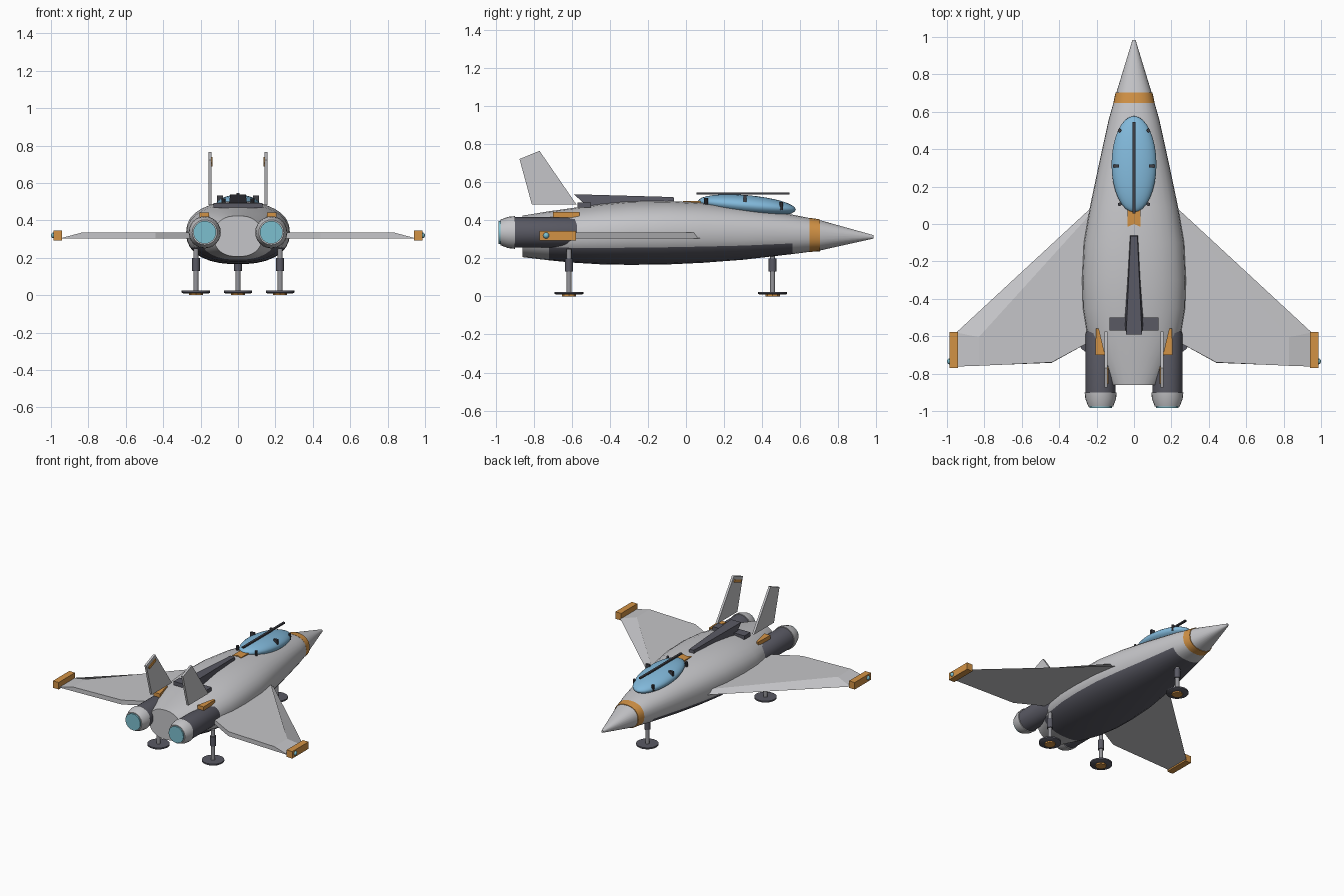
import bpy, bmesh, math
from mathutils import Vector

if "Cube" in bpy.data.objects:
    bpy.data.objects.remove(bpy.data.objects["Cube"])


def material(name, rgb):
    m = bpy.data.materials.new(name)
    m.use_nodes = True
    m.diffuse_color = (*rgb, 1)
    m.node_tree.nodes["Principled BSDF"].inputs["Base Color"].default_value = (*rgb, 1)
    return m


GREY = material("light grey", (0.56, 0.56, 0.58))
DARK = material("dark grey", (0.1, 0.1, 0.125))
BLACK = material("charcoal", (0.05, 0.05, 0.06))
STEEL = material("steel grey", (0.3, 0.3, 0.32))
ORANGE = material("orange", (0.65, 0.29, 0.06))
GLASS = material("canopy blue", (0.22, 0.48, 0.7))
GLOW = material("engine teal", (0.2, 0.52, 0.62))


def finish(name, bm, mats, smooth=True):
    bmesh.ops.recalc_face_normals(bm, faces=bm.faces)
    mesh = bpy.data.meshes.new(name)
    bm.to_mesh(mesh)
    bm.free()
    for m in mats:
        mesh.materials.append(m)
    ob = bpy.data.objects.new(name, mesh)
    bpy.context.collection.objects.link(ob)
    if smooth:
        bpy.ops.object.select_all(action='DESELECT')
        ob.select_set(True)
        bpy.context.view_layer.objects.active = ob
        bpy.ops.object.shade_smooth_by_angle(angle=math.radians(35))
    return ob


def loft(name, rings, mats, pick=None, smooth=True):
    """Skin rings of points into a closed body; pick(ring, side) gives the material."""
    bm = bmesh.new()
    loops = [[bm.verts.new(p) for p in ring] for ring in rings]
    n = len(loops[0])
    for i in range(len(loops) - 1):
        for k in range(n):
            j = (k + 1) % n
            f = bm.faces.new((loops[i][k], loops[i][j], loops[i + 1][j], loops[i + 1][k]))
            f.material_index = pick(i, k) if pick else 0
    bm.faces.new(loops[0])
    bm.faces.new(loops[-1])
    return finish(name, bm, mats, smooth)


def prism(name, outline, axis, lo, hi, mat):
    """Flat outline extruded along an axis (0 = x, 2 = z)."""
    def put(p, h):
        return (h, *p) if axis == 0 else (*p, h)
    return loft(name, [[put(p, h) for p in outline] for h in (lo, hi)], [mat], smooth=False)


def box(name, lo, hi, mat):
    outline = [(lo[0], lo[1]), (hi[0], lo[1]), (hi[0], hi[1]), (lo[0], hi[1])]
    return prism(name, outline, 2, lo[2], hi[2], mat)


def turned(name, centre, profile, axis, mat, sides=24):
    """Body of revolution; profile is (position along axis, radius)."""
    rings = []
    for h, r in profile:
        ring = []
        for k in range(sides):
            a = math.tau * k / sides
            u, v = r * math.cos(a), r * math.sin(a)
            p = (u, h, v) if axis == 1 else (u, v, h)
            ring.append(Vector(p) + Vector(centre))
        rings.append(ring)
    return loft(name, rings, [mat])


def ball(name, centre, size, mat, tilt=0):
    bm = bmesh.new()
    bmesh.ops.create_uvsphere(bm, u_segments=32, v_segments=16, radius=1)
    ob = finish(name, bm, [mat])
    ob.location, ob.scale, ob.rotation_euler.x = centre, size, tilt
    return ob


# Fuselage stations: y, half width, bottom, top
STATIONS = [(0.985, 0.008, 0.304, 0.322), (0.7, 0.095, 0.24, 0.402), (0.56, 0.135, 0.222, 0.43),
            (0.3, 0.192, 0.192, 0.468), (0.09, 0.236, 0.176, 0.492), (-0.1, 0.268, 0.167, 0.503),
            (-0.3, 0.278, 0.165, 0.5), (-0.45, 0.274, 0.168, 0.486), (-0.6, 0.25, 0.177, 0.465),
            (-0.72, 0.205, 0.189, 0.448), (-0.86, 0.13, 0.206, 0.425)]
SIDES = 30


def section(y, w, bottom, top, grow=1):
    mid, h = (bottom + top) / 2, (top - bottom) / 2
    ring = []
    for k in range(SIDES):
        a = math.tau * k / SIDES
        c, s = math.cos(a), math.sin(a)
        x = math.copysign(abs(c) ** 0.87, c) * w * grow
        z = math.copysign(abs(s) ** 0.87, s) * h * grow
        ring.append((x, y, mid + z))
    return ring


def belly(i, k):
    return 1 if 2 <= i <= 8 and 17 <= k < SIDES - 2 else 0


loft("fuselage", [section(*s) for s in STATIONS], [GREY, DARK], belly)
loft("nose_band", [section(0.703, 0.095, 0.24, 0.402, 1.04),
                   section(0.648, 0.108, 0.235, 0.412, 1.02)], [ORANGE])

# Canopy with its frame pieces
ball("canopy", (0, 0.32, 0.478), (0.12, 0.258, 0.054), GLASS, math.radians(-5))
box("canopy_rail", (-0.008, 0.055, 0.536), (0.008, 0.545, 0.546), BLACK)
prism("canopy_chevron", [(-0.035, 0.09), (0.035, 0.09), (0.035, -0.015), (0, 0), (-0.035, -0.015)],
      2, 0.48, 0.502, ORANGE)

# Dorsal spine and cross bar
spine = []
for y_low, y_top, w_low, w_top, z_top in ((-0.06, -0.065, 0.025, 0.018, 0.522),
                                          (-0.52, -0.59, 0.05, 0.042, 0.537)):
    spine.append([(-w_low, y_low, 0.475), (w_low, y_low, 0.475),
                  (w_top, y_top, z_top), (-w_top, y_top, z_top)])
loft("dorsal_spine", spine, [DARK], smooth=False)
box("spine_cross_bar", (-0.132, -0.57, 0.466), (0.132, -0.5, 0.494), DARK)


def landing_leg(name, x, y):
    turned(name + "_strut", (x, y, 0), [(0.02, 0.014), (0.25, 0.014)], 2, STEEL, 12)
    turned(name + "_sleeve", (x, y, 0), [(0.13, 0.021), (0.2, 0.021)], 2, DARK, 12)
    turned(name + "_foot", (x, y, 0), [(0.01, 0.07), (0.014, 0.076), (0.024, 0.076)], 2, DARK)
    turned(name + "_pad", (x, y, 0), [(0, 0.038), (0.012, 0.038)], 2, ORANGE, 8)


landing_leg("front_leg", 0, 0.455)

for side, s in (("left", 1), ("right", -1)):
    # Wing: flat plate whose upper face drops towards the tip
    lower = [(0.15, 0.16), (0.95, -0.58), (0.95, -0.762), (0.44, -0.742), (0.2, -0.61)]
    upper = [(0.15, 0.145), (0.83, -0.605), (0.83, -0.758), (0.44, -0.74), (0.2, -0.61)]
    loft(side + "_wing", [[(s * x, y, z) for x, y in o] for o, z in ((lower, 0.304), (upper, 0.336))],
         [GREY], smooth=False)
    box(side + "_wing_tip", (s * 0.94, -0.77, 0.293), (s * 0.987, -0.578, 0.345), ORANGE)
    ball(side + "_wing_light", (s * 0.984, -0.735, 0.32), (0.016, 0.016, 0.016), GLOW)

    # Tail fin with a marker on its inner face
    prism(side + "_tail_fin", [(-0.81, 0.482), (-0.575, 0.482), (-0.77, 0.765), (-0.875, 0.722)],
          0, s * 0.143, s * 0.159, GREY)
    prism(side + "_fin_marker", [(-0.855, 0.705), (-0.775, 0.738), (-0.765, 0.72), (-0.845, 0.687)],
          0, s * 0.137, s * 0.143, ORANGE)

    # Engine: casing, nozzle, glowing end and top blade
    hub = (s * 0.178, 0, 0.336)
    turned(side + "_engine", hub, [(-0.56, 0.07), (-0.585, 0.08), (-0.905, 0.08)], 1, DARK)
    turned(side + "_nozzle", hub, [(-0.9, 0.086), (-0.935, 0.082), (-0.975, 0.067)], 1, GREY)
    turned(side + "_engine_glow", hub, [(-0.97, 0.061), (-0.985, 0.061)], 1, GLOW)
    prism(side + "_engine_blade", [(s * 0.207, -0.7), (s * 0.155, -0.7), (s * 0.188, -0.56),
                                   (s * 0.203, -0.56)], 2, 0.415, 0.443, ORANGE)

    # Canopy clamps and pegs
    box(side + "_canopy_clamp", (s * 0.08, 0.302, 0.485), (s * 0.112, 0.318, 0.533), BLACK)
    for y, z in ((0.105, 0.495), (0.5, 0.475)):
        turned(side + "_canopy_peg", (s * 0.077, y, z), [(-0.022, 0.01), (0.022, 0.01)], 2, BLACK, 10)

    landing_leg(side + "_rear_leg", s * 0.225, -0.615)
